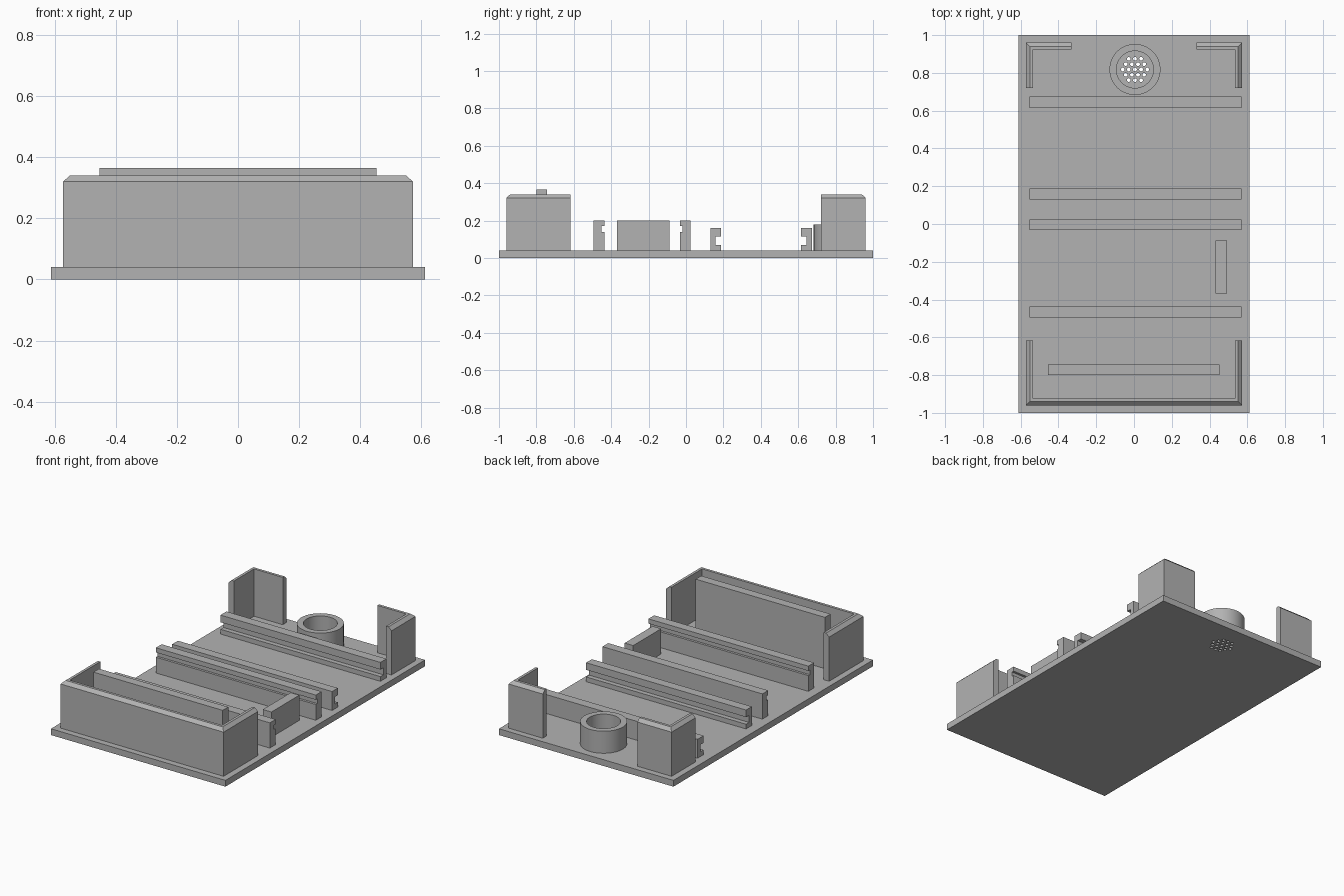
import bpy, bmesh, math

if "Cube" in bpy.data.objects:
    bpy.data.objects.remove(bpy.data.objects["Cube"])

grey = bpy.data.materials.new("plain_grey")
grey.diffuse_color = (0.45, 0.45, 0.45, 1)
grey.use_nodes = True
grey.node_tree.nodes["Principled BSDF"].inputs["Base Color"].default_value = grey.diffuse_color
FLOOR = 0.04          # top of the base plate


def finish(name, bm):
    bmesh.ops.recalc_face_normals(bm, faces=bm.faces)
    mesh = bpy.data.meshes.new(name)
    bm.to_mesh(mesh)
    bm.free()
    mesh.materials.append(grey)
    ob = bpy.data.objects.new(name, mesh)
    bpy.context.collection.objects.link(ob)
    return ob


def loft(name, rings, closed=False):
    """Skin equal-length closed rings, capping the ends unless closed."""
    bm = bmesh.new()
    vs = [[bm.verts.new(p) for p in ring] for ring in rings]
    n = len(vs[0])
    pairs = list(zip(vs, vs[1:])) + ([(vs[-1], vs[0])] if closed else [])
    for a, b in pairs:
        for i in range(n):
            j = (i + 1) % n
            bm.faces.new((a[i], a[j], b[j], b[i]))
    if not closed:
        bm.faces.new(vs[0])
        bm.faces.new(vs[-1])
    return finish(name, bm)


def box(name, x0, x1, y0, y1, z0, z1):
    return loft(name, [[(x0, y0, z), (x1, y0, z), (x1, y1, z), (x0, y1, z)]
                       for z in (z0, z1)])


def wall(name, path):
    """Upright wall with an outer top chamfer; path = (x, y, inward dx, inward dy)."""
    profile = [(0, FLOOR), (0, 0.32), (0.021, 0.34), (0.038, 0.34), (0.038, FLOOR)]
    return loft(name, [[(x + o * dx, y + o * dy, z) for o, z in profile]
                       for x, y, dx, dy in path])


def rail(name, y0, y1, top, g0, g1, depth, side):
    """Cross rail with a slot on its +y (side 1) or -y (side -1) face."""
    face, back = (y1, y0) if side > 0 else (y0, y1)
    inner = face - side * depth
    prof = [(back, FLOOR), (face, FLOOR), (face, g0), (inner, g0),
            (inner, g1), (face, g1), (face, top), (back, top)]
    return loft(name, [[(x, y, z) for y, z in prof] for x in (-0.553, 0.569)])


# Base plate with a hexagonal cluster of sound holes
CX, CY, STEP = 0.005, 0.818, 0.0325
base = box("base_plate", -0.612, 0.612, -1, 1, 0, FLOOR)
bm = bmesh.new()
for row in range(-2, 3):
    count = 5 - abs(row)
    for k in range(count):
        x = CX + (k - (count - 1) / 2) * STEP
        made = bmesh.ops.create_cone(bm, cap_ends=True, segments=16, radius1=0.01,
                                     radius2=0.01, depth=0.2)
        bmesh.ops.translate(bm, verts=made["verts"],
                            vec=(x, CY + row * STEP * 0.866, 0.02))
cutter = finish("hole_cutter", bm)
cutter.hide_render = True
mod = base.modifiers.new("holes", 'BOOLEAN')
mod.operation = 'DIFFERENCE'
mod.solver = 'EXACT'
mod.object = cutter
bpy.context.view_layer.objects.active = base
bpy.ops.object.modifier_apply(modifier="holes")
bpy.data.objects.remove(cutter)

# Front wall wrapping both front corners
X, Y = 0.572, 0.961
wall("front_wall", [(-X, -0.617, 1, 0), (-X, -Y, 1, 1), (X, -Y, -1, 1), (X, -0.617, -1, 0)])

# Rear corner walls
for s, label in ((-1, "left"), (1, "right")):
    wall("rear_corner_" + label,
         [(s * X, 0.721, -s, 0), (s * X, Y, -s, -1), (s * 0.332, Y, 0, -1)])

# Slotted cross rails: two facing pairs
rail("tall_rail_front", -0.494, -0.436, 0.2, 0.14, 0.17, 0.015, 1)
rail("tall_rail_rear", -0.033, 0.025, 0.2, 0.14, 0.17, 0.015, -1)
rail("low_rail_front", 0.13, 0.188, 0.16, 0.07, 0.115, 0.03, 1)
rail("low_rail_rear", 0.614, 0.674, 0.16, 0.07, 0.115, 0.03, -1)

# Plain inner wall and side stop
box("inner_wall", -0.454, 0.453, -0.8, -0.744, FLOOR, 0.365)
box("side_stop", 0.432, 0.492, -0.368, -0.088, FLOOR, 0.2)

# Round collar around the sound holes
N = 64
ring_profile = [(0.135, FLOOR), (0.135, 0.18), (0.098, 0.18), (0.098, FLOOR)]
collar = loft("round_collar",
              [[(CX + r * math.cos(a), CY + r * math.sin(a), z) for r, z in ring_profile]
               for a in (2 * math.pi * i / N for i in range(N))], closed=True)
bpy.ops.object.select_all(action='DESELECT')
collar.select_set(True)
bpy.context.view_layer.objects.active = collar
bpy.ops.object.shade_smooth_by_angle(angle=math.radians(30))
